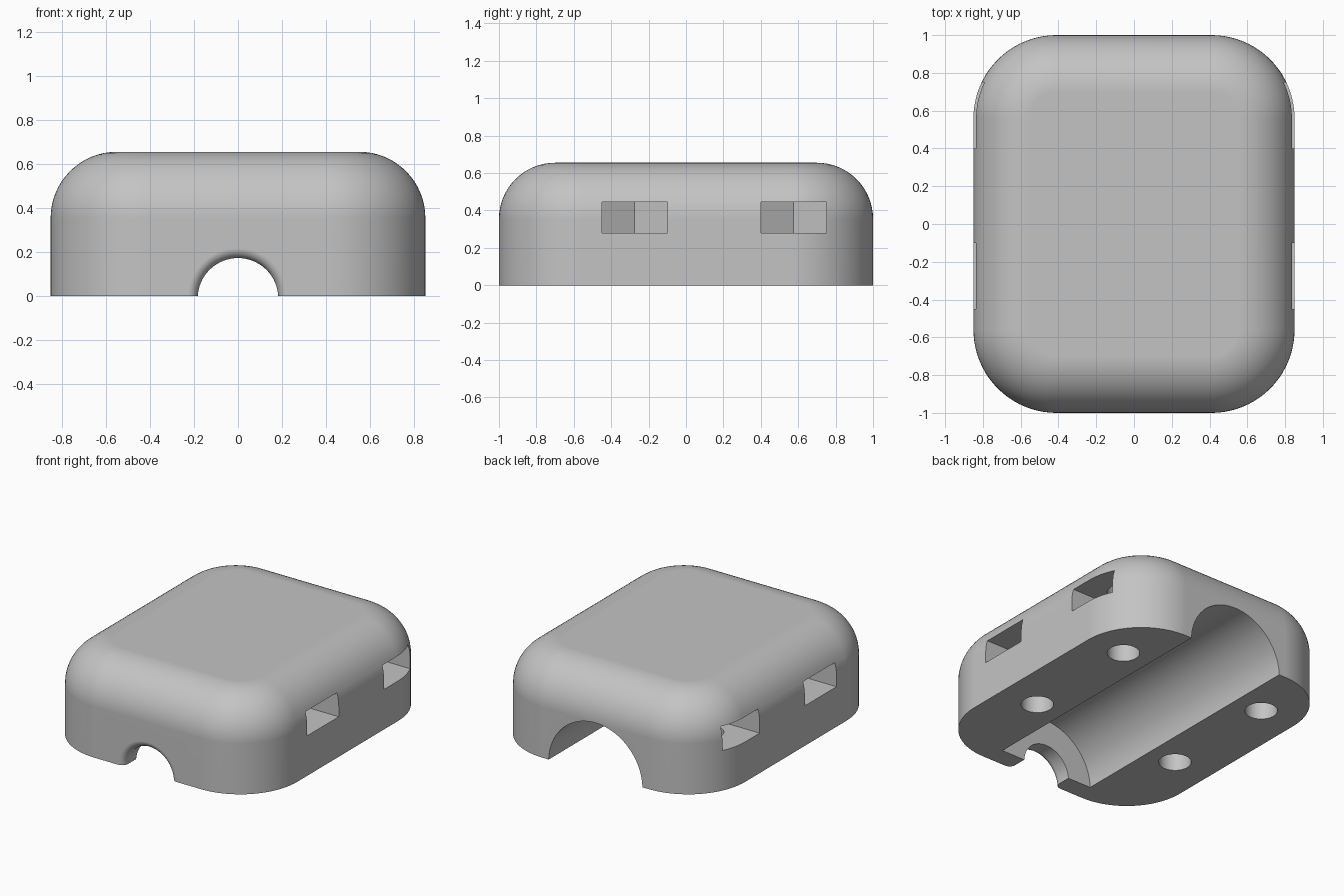
import bpy, bmesh, math
from mathutils import Matrix, Vector

if "Cube" in bpy.data.objects:
    bpy.data.objects.remove(bpy.data.objects["Cube"], do_unlink=True)

HALF_X, HALF_Y, HEIGHT = 0.85, 1.0, 0.655
CORNER, FILLET = 0.44, 0.3
AXIS_Z = -0.01                      # centre line of the channel
HOLE_X, HOLE_YS = 0.57, (-0.275, 0.575)
SLOT_BOTTOM, SLOT_TOP, SLOT_HALF = 0.28, 0.445, 0.175

grey = bpy.data.materials.new("plain grey")
grey.use_nodes = True
colour = (0.55, 0.55, 0.55, 1)
grey.diffuse_color = colour
grey.node_tree.nodes["Principled BSDF"].inputs["Base Color"].default_value = colour


def loft(name, rings):
    """Closed solid through a list of equal-length rings of points."""
    bm = bmesh.new()
    loops = [[bm.verts.new(p) for p in ring] for ring in rings]
    for low, high in zip(loops, loops[1:]):
        for i in range(len(low)):
            j = (i + 1) % len(low)
            bm.faces.new((low[i], low[j], high[j], high[i]))
    bm.faces.new(loops[0][::-1])
    bm.faces.new(loops[-1])
    bmesh.ops.recalc_face_normals(bm, faces=bm.faces)
    mesh = bpy.data.meshes.new(name)
    bm.to_mesh(mesh)
    bm.free()
    mesh.materials.append(grey)
    obj = bpy.data.objects.new(name, mesh)
    bpy.context.collection.objects.link(obj)
    return obj


def rounded_outline(inset, z, steps=20):
    points = []
    corners = ((1, 1), (-1, 1), (-1, -1), (1, -1))
    for quarter, (sx, sy) in enumerate(corners):
        for k in range(steps + 1):
            a = (quarter + k / steps) * math.pi / 2
            points.append((sx * (HALF_X - CORNER) + (CORNER - inset) * math.cos(a),
                           sy * (HALF_Y - CORNER) + (CORNER - inset) * math.sin(a), z))
    return points


def lathe(name, profile, matrix, steps=64):
    """Turn (radius, height) pairs about z, then place with a matrix."""
    rings = [[matrix @ Vector((r * math.cos(math.tau * k / steps),
                               r * math.sin(math.tau * k / steps), h))
              for k in range(steps)] for r, h in profile]
    return loft(name, rings)


# Rounded housing with a filleted top edge
outline = [rounded_outline(0, 0)]
for k in range(17):
    a = k / 16 * math.pi / 2
    outline.append(rounded_outline(FILLET * (1 - math.cos(a)),
                                   HEIGHT - FILLET + FILLET * math.sin(a)))
housing = loft("housing", outline)

# Wide channel open at the back, narrow flared opening at the front
along_y = Matrix.Translation((0, 0, AXIS_Z)) @ Matrix.Rotation(-math.pi / 2, 4, "X")
cutters = [lathe("channel_cutter", [(0.363, -0.865), (0.363, 1.1)], along_y, 96)]
bore, lip = 0.183, 0.045
flare = [(bore + lip, -1.1)]
for k in range(9):
    a = k / 8 * math.pi / 2
    flare.append((bore + lip * (1 - math.sin(a)), lip - 1 - lip * math.cos(a)))
flare.append((bore, -0.8))
cutters.append(lathe("front_opening_cutter", flare, along_y))

# Screw holes and the hexagonal nut slots that open on both sides
tip = HOLE_X - SLOT_HALF / math.cos(math.pi / 6)
shoulder = tip + SLOT_HALF * math.tan(math.pi / 6)
for side in (-1, 1):
    for y in HOLE_YS:
        cutters.append(lathe("screw_hole_cutter", [(0.103, -0.1), (0.103, 0.53)],
                             Matrix.Translation((side * HOLE_X, y, 0))))
        plan = [(tip, 0), (shoulder, -SLOT_HALF), (1, -SLOT_HALF),
                (1, SLOT_HALF), (shoulder, SLOT_HALF)]
        cutters.append(loft("nut_slot_cutter",
                            [[(side * px, y + py, z) for px, py in plan]
                             for z in (SLOT_BOTTOM, SLOT_TOP)]))

for cutter in cutters:
    cutter.hide_render = True
    cut = housing.modifiers.new(cutter.name, "BOOLEAN")
    cut.operation = "DIFFERENCE"
    cut.solver = "EXACT"
    cut.object = cutter

# Bake the cuts and remove the helpers
graph = bpy.context.evaluated_depsgraph_get()
finished = bpy.data.meshes.new_from_object(housing.evaluated_get(graph))
housing.modifiers.clear()
housing.data = finished
for cutter in cutters:
    bpy.data.objects.remove(cutter, do_unlink=True)

# Smooth curves, crisp cut edges
for obj in bpy.context.selected_objects:
    obj.select_set(False)
housing.select_set(True)
bpy.context.view_layer.objects.active = housing
bpy.ops.object.shade_smooth_by_angle(angle=math.radians(30))
weighted = housing.modifiers.new("even_shading", "WEIGHTED_NORMAL")
weighted.keep_sharp = True
